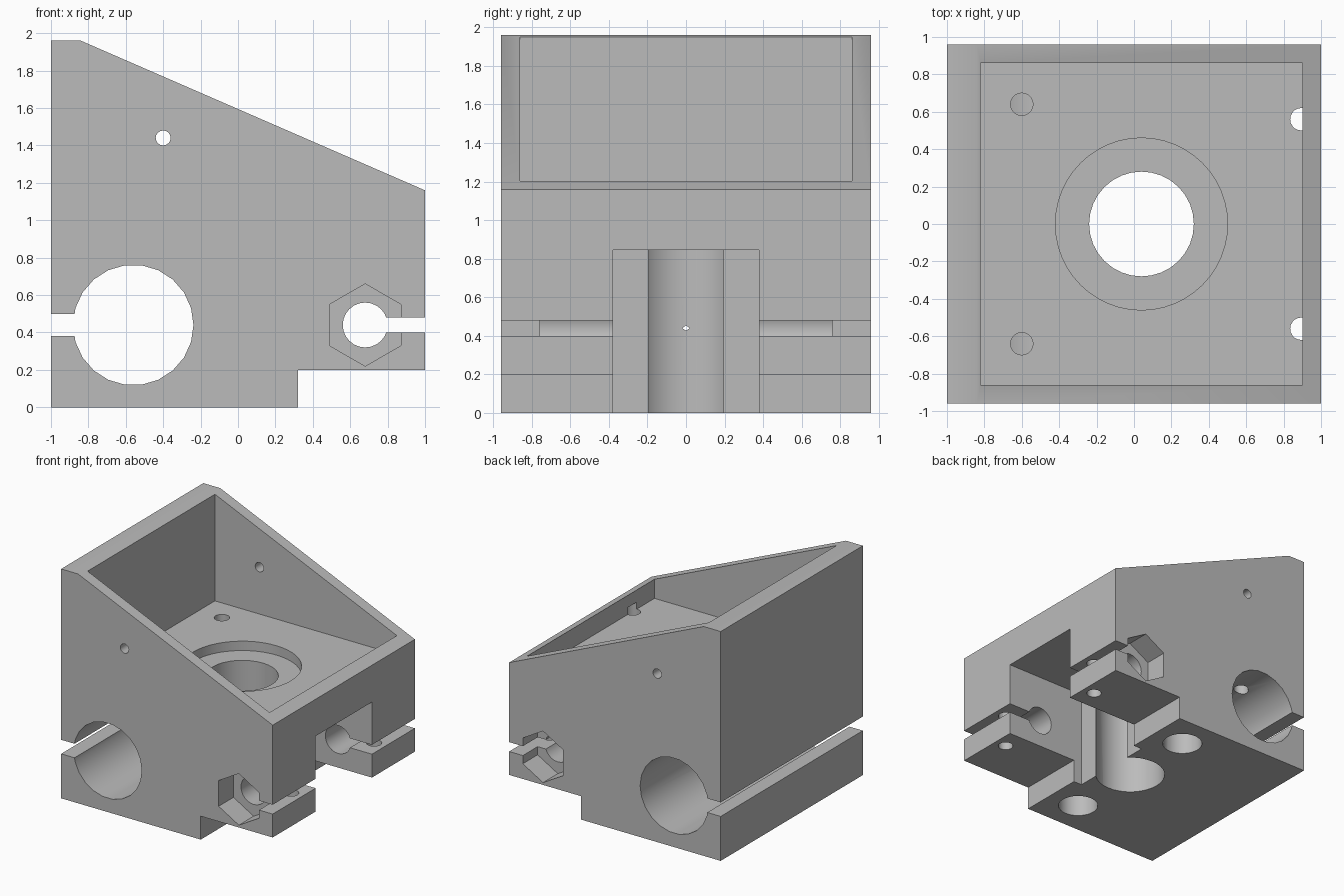
import bpy, bmesh
from math import cos, sin, tau, pi

default = bpy.data.objects.get("Cube")
if default:
    bpy.data.objects.remove(default, do_unlink=True)

HALF = 0.96   # half depth of the block
OUT = 1.2     # overshoot for through cuts


def prism(name, points, axis, lo, hi):
    """Extrude a 2D outline along y (outline in x, z) or z (outline in x, y)."""
    bm = bmesh.new()

    def ring(t):
        return [bm.verts.new((u, t, v) if axis == "y" else (u, v, t)) for u, v in points]
    a, b = ring(lo), ring(hi)
    bm.faces.new(a)
    bm.faces.new(b)
    n = len(points)
    for i in range(n):
        j = (i + 1) % n
        bm.faces.new((a[i], a[j], b[j], b[i]))
    bmesh.ops.recalc_face_normals(bm, faces=bm.faces)
    mesh = bpy.data.meshes.new(name)
    bm.to_mesh(mesh)
    bm.free()
    obj = bpy.data.objects.new(name, mesh)
    bpy.context.collection.objects.link(obj)
    return obj


def circle(u, v, r, n=32, start=0.0):
    return [(u + r * cos(start + tau * i / n), v + r * sin(start + tau * i / n)) for i in range(n)]


def rect(u0, u1, v0, v1):
    return [(u0, v0), (u1, v0), (u1, v1), (u0, v1)]


# Sloped block with a raised step under the right end
body = prism("bracket_body",
             [(-1, 0), (0.32, 0), (0.32, 0.2), (1, 0.2), (1, 1.16), (-0.84, 1.96), (-1, 1.96)],
             "y", -HALF, HALF)


def cut(points, axis, lo, hi):
    cutter = prism("cutter", points, axis, lo, hi)
    cutter.hide_render = True
    mod = body.modifiers.new("cut", "BOOLEAN")
    mod.operation = "DIFFERENCE"
    mod.solver = "EXACT"
    mod.object = cutter
    bpy.context.view_layer.objects.active = body
    bpy.ops.object.modifier_apply(modifier=mod.name)
    bpy.data.objects.remove(cutter, do_unlink=True)


# Open pocket with a round recess and centre bore in its floor
cut(rect(-0.82, 0.9, -0.86, 0.86), "z", 1.04, 2.2)
cut(circle(0.04, 0, 0.46, 48), "z", 0.96, 1.1)
cut(circle(0.04, 0, 0.28), "z", -0.1, 1.0)

# Central notch in the right end
cut(rect(0.24, OUT, -0.38, 0.38), "z", -0.1, 0.845)

# Large cross bore with its clamping slot
cut(circle(-0.56, 0.44, 0.322, 22), "y", -OUT, OUT)
cut(rect(-OUT, -0.8, 0.38, 0.5), "y", -OUT, OUT)

# Small cross bore with its clamping slot
cut(circle(0.68, 0.44, 0.12, 24), "y", -OUT, OUT)
cut(rect(0.7, OUT, 0.4, 0.48), "y", -OUT, OUT)

# Pin hole through the pocket walls
cut(circle(-0.4, 1.44, 0.04, 16), "y", -OUT, OUT)

# Paired features on both sides
for side in (-1, 1):
    # Hexagonal nut pocket
    lo, hi = sorted((side * 0.76, side * OUT))
    cut(circle(0.68, 0.44, 0.22, 6, pi / 2), "y", lo, hi)
    # Clamp screw holes
    cut(circle(0.895, side * 0.56, 0.06, 20), "z", 0.1, 1.1)
    cut(circle(-0.6, side * 0.64, 0.06, 20), "z", 0.5, 1.1)
    # Blind rod sockets in the underside
    cut(circle(0.04, side * 0.66, 0.16), "z", -0.1, 0.84)

# Plain grey finish
grey = bpy.data.materials.new("plain_grey")
grey.use_nodes = True
colour = (0.5, 0.5, 0.5, 1)
grey.diffuse_color = colour
grey.node_tree.nodes["Principled BSDF"].inputs["Base Color"].default_value = colour
body.data.materials.clear()
body.data.materials.append(grey)
for poly in body.data.polygons:
    poly.material_index = 0

bpy.ops.object.select_all(action="DESELECT")
body.select_set(True)
bpy.context.view_layer.objects.active = body
bpy.ops.object.shade_smooth_by_angle(angle=pi / 6)
